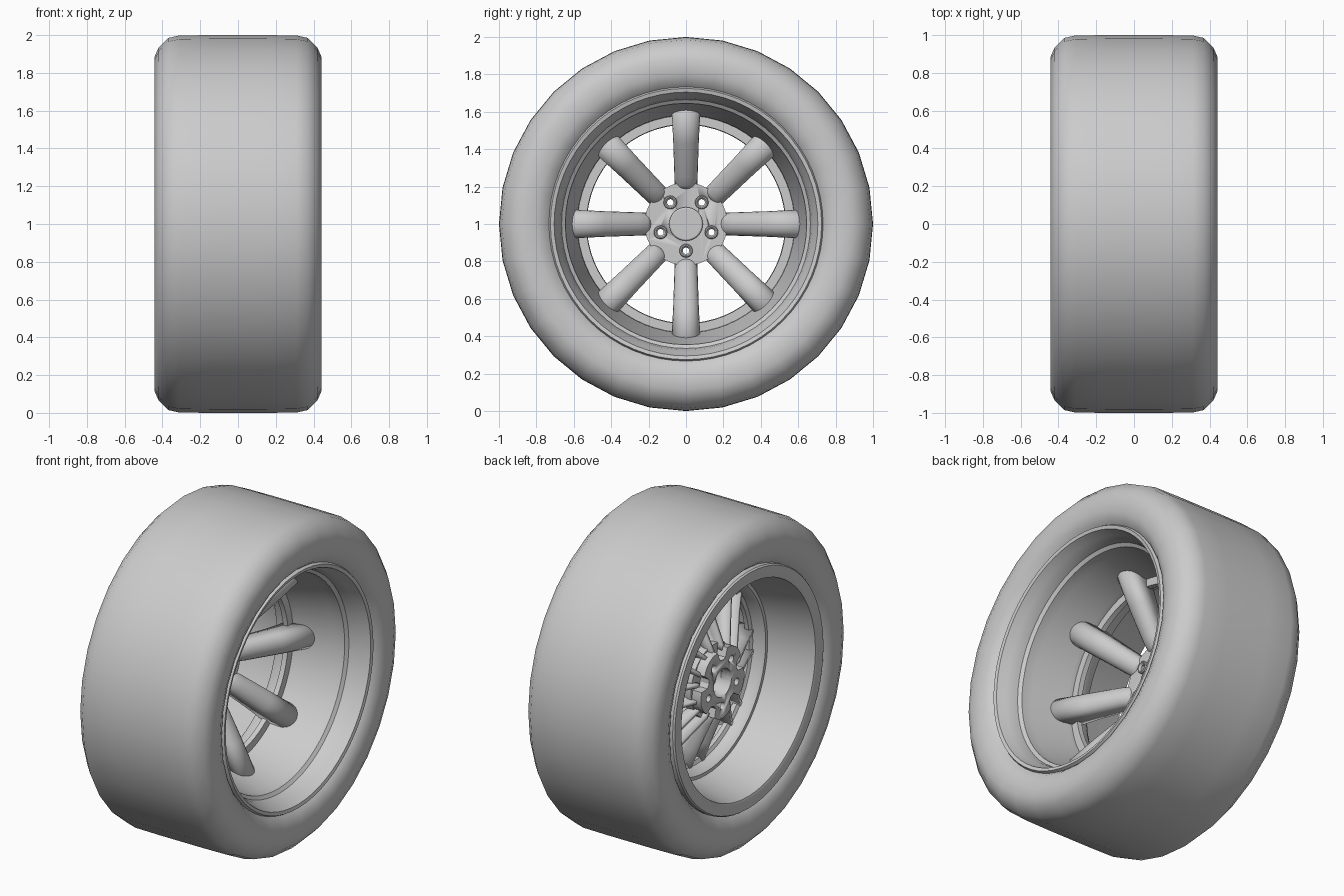
import bpy, bmesh
from math import sin, cos, pi, radians

if "Cube" in bpy.data.objects:
    bpy.data.objects.remove(bpy.data.objects["Cube"])

CENTER = (0, 0, 1)


def finish(bm, name, angle=30):
    bmesh.ops.recalc_face_normals(bm, faces=bm.faces)
    me = bpy.data.meshes.new(name)
    bm.to_mesh(me)
    bm.free()
    ob = bpy.data.objects.new(name, me)
    ob.location = CENTER
    bpy.context.collection.objects.link(ob)
    bpy.ops.object.select_all(action='DESELECT')
    ob.select_set(True)
    bpy.context.view_layer.objects.active = ob
    bpy.ops.object.shade_smooth_by_angle(angle=radians(angle))
    return ob


def lathe(name, profile, n, y=0, z=0, angle=30):
    """Spin a closed (x, radius) profile around the x axis."""
    bm = bmesh.new()
    rings = [[bm.verts.new((x, y + r * cos(2 * pi * i / n), z + r * sin(2 * pi * i / n)))
              for x, r in profile] for i in range(n)]
    m = len(profile)
    for i in range(n):
        a, b = rings[i], rings[(i + 1) % n]
        for j in range(m):
            k = (j + 1) % m
            bm.faces.new((a[j], a[k], b[k], b[j]))
    return finish(bm, name, angle)


def prism(name, outline, x0, x1):
    """Extrude a (y, z) outline along x."""
    bm = bmesh.new()
    f = bm.faces.new([bm.verts.new((x0, y, z)) for y, z in outline])
    ext = bmesh.ops.extrude_face_region(bm, geom=[f])['geom']
    bmesh.ops.translate(bm, vec=(x1 - x0, 0, 0),
                        verts=[v for v in ext if isinstance(v, bmesh.types.BMVert)])
    return finish(bm, name)


def circle(r, n, y=0, z=0):
    return [(y + r * cos(2 * pi * i / n), z + r * sin(2 * pi * i / n)) for i in range(n)]


# Tyre: rounded shoulders, sidewalls dipping in at the bead
half = [(0.34, 0.69), (0.38, 0.72), (0.415, 0.752), (0.437, 0.80), (0.442, 0.885),
        (0.42, 0.935), (0.37, 0.985), (0.31, 0.998), (0.15, 1.0)]
lathe("tyre", half + [(-x, r) for x, r in reversed(half)], 32, angle=50)

# Rim: stepped front lip, deep barrel, inner ring, rear flange
lathe("rim", [
    (0.34, 0.73), (0.40, 0.733), (0.415, 0.725), (0.41, 0.705), (0.36, 0.685),
    (0.33, 0.672), (0.29, 0.665), (0.275, 0.645), (0.21, 0.64), (0.0, 0.582),
    (-0.03, 0.58), (-0.03, 0.533), (-0.06, 0.53), (-0.07, 0.55), (-0.12, 0.56),
    (-0.14, 0.575), (-0.14, 0.595), (-0.36, 0.64), (-0.425, 0.652), (-0.43, 0.665),
    (-0.43, 0.723), (-0.42, 0.73), (-0.37, 0.73), (-0.35, 0.70), (0.32, 0.70)], 64)

# Spokes: hollow-backed arches rising from the hub to the rim
stations = [(0.175, 0.056, -0.15, -0.22), (0.205, 0.060, -0.12, -0.22),
            (0.25, 0.062, -0.088, -0.20), (0.43, 0.068, 0.01, -0.12),
            (0.615, 0.077, 0.10, -0.05)]
bm = bmesh.new()
for s in range(8):
    a = s * pi / 4
    prev = None
    for r, w, xf, xb in stations:
        section = [(-w, xb)] + [(-w * cos(pi * k / 10), xf - 0.06 + 0.06 * sin(pi * k / 10))
                                for k in range(11)] + [(w, xb)]
        row = [bm.verts.new((x, r * cos(a) - t * sin(a), r * sin(a) + t * cos(a)))
               for t, x in section]
        if prev:
            for j in range(len(row) - 1):
                bm.faces.new((prev[j], prev[j + 1], row[j + 1], row[j]))
        prev = row
me_spokes = finish(bm, "spokes", 35)
# thickness goes to the hollow side of each arch
sol = me_spokes.modifiers.new("wall", 'SOLIDIFY')
sol.thickness = 0.022
top = max(me_spokes.data.polygons, key=lambda p: p.center.x)
sol.offset = -1 if top.normal.x > 0 else 1

# Hub: round front plate and a lobed rear mounting pad
hub_front = prism("hub_front", circle(0.222, 48), -0.19, -0.138)
lobes = []
for i in range(5):
    base = -pi / 2 + i * 2 * pi / 5
    for d, r in ((-0.40, 0.205), (-0.2, 0.215), (0, 0.218), (0.2, 0.215), (0.40, 0.205),
                 (0.45, 0.15), (0.628, 0.14), (0.807, 0.15)):
        lobes.append((r * cos(base + d), r * sin(base + d)))
hub_back = prism("hub_back", lobes, -0.25, -0.18)

# Cutters for the five bolt holes and the rear centre bore
bolts = [(0.143 * cos(-pi / 2 + i * 2 * pi / 5), 0.143 * sin(-pi / 2 + i * 2 * pi / 5))
         for i in range(5)]
cutters = [prism("bolt_cutter", circle(0.022, 20, y, z), -0.4, 0.1) for y, z in bolts]
cutters.append(prism("bore_cutter", circle(0.085, 32), -0.4, -0.15))
for c in cutters:
    c.hide_render = True
    c.hide_viewport = True
    for h in (hub_front, hub_back):
        m = h.modifiers.new("hole", 'BOOLEAN')
        m.operation = 'DIFFERENCE'
        m.object = c
        m.solver = 'EXACT'

# Bolt seats: small raised collars around the holes
for y, z in bolts:
    lathe("bolt_seat", [(-0.15, 0.036), (-0.128, 0.036), (-0.124, 0.032),
                        (-0.124, 0.026), (-0.136, 0.017), (-0.15, 0.017)], 24, y, z)

# Centre cap
cap = prism("centre_cap", circle(0.09, 40), -0.15, -0.115)
b = cap.modifiers.new("edge", 'BEVEL')
b.width = 0.008
b.segments = 2
